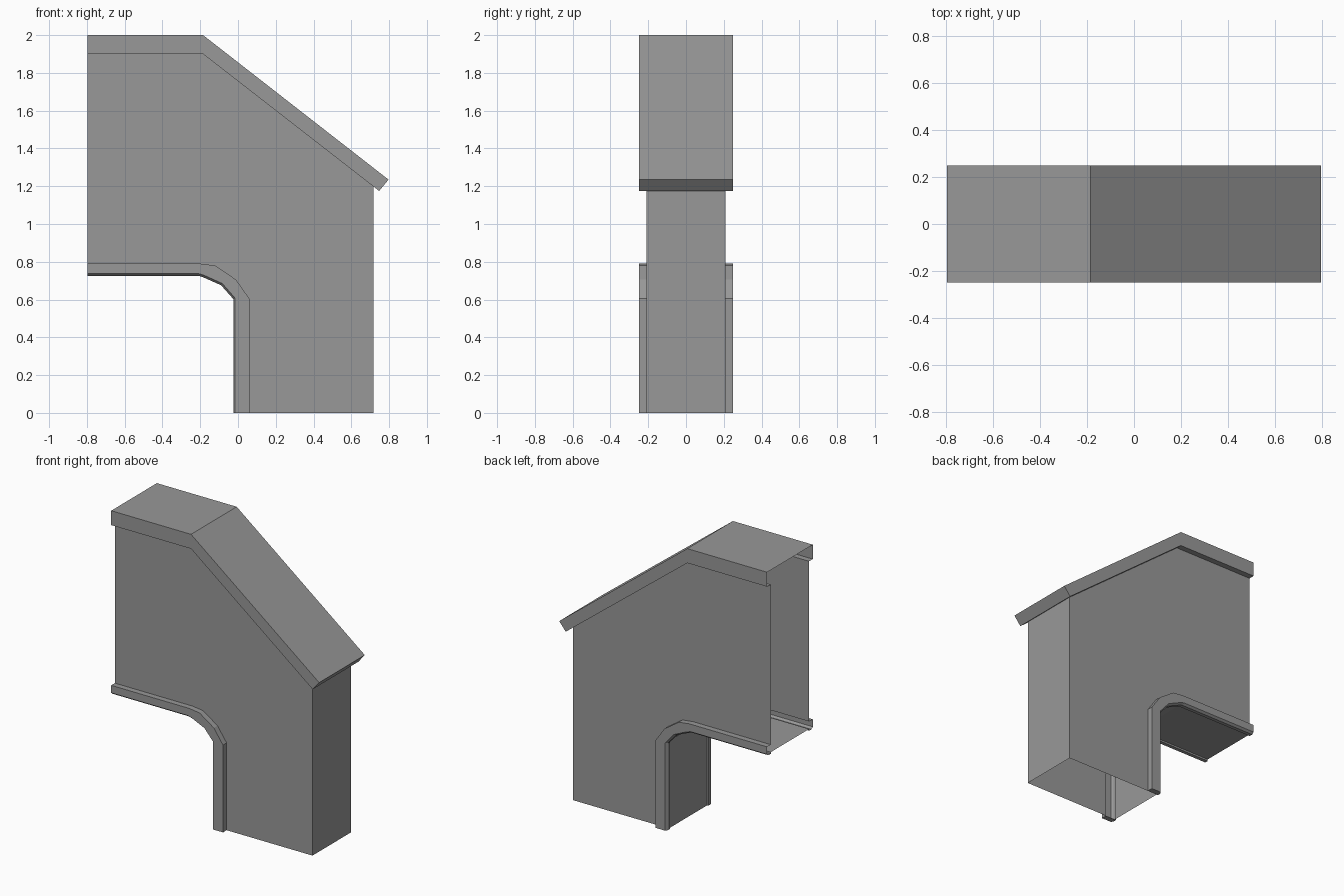
import bpy

if "Cube" in bpy.data.objects:
    bpy.data.objects.remove(bpy.data.objects["Cube"])

IN, OUT = 0.21, 0.25      # half widths: wall sheets, roof and trim
L, R = -0.797, 0.718      # open left end, outer leg wall

grey = bpy.data.materials.new("dark_grey")
grey.diffuse_color = (0.315, 0.315, 0.315, 1)
grey.use_nodes = True
grey.node_tree.nodes["Principled BSDF"].inputs["Base Color"].default_value = grey.diffuse_color


def make(name, verts, faces):
    me = bpy.data.meshes.new(name)
    me.from_pydata(verts, [], faces)
    me.materials.append(grey)
    me.update()
    ob = bpy.data.objects.new(name, me)
    bpy.context.collection.objects.link(ob)
    return ob


def skin(name, rails, flip=False):
    """Skin a sheet across (y, profile) rails, mirrored to the other side."""
    rails = rails + [(-y, p) for y, p in reversed(rails)]
    n = len(rails[0][1])
    verts = [(x, y, z) for y, p in rails for x, z in p]
    faces = []
    for i in range(len(rails) - 1):
        for j in range(n - 1):
            a = i * n + j
            f = (a, a + 1, a + n + 1, a + n)
            faces.append(f[::-1] if flip else f)
    return make(name, verts, faces)


# profiles in the x-z plane
roof_top = [(L, 2.0), (-0.185, 2.0), (0.797, 1.235)]
roof_low = [(L, 1.9), (-0.185, 1.9), (0.747, 1.175)]
trim_edge = [(L, 0.79), (-0.20, 0.79), (-0.12, 0.78), (-0.01, 0.705), (0.06, 0.605), (0.06, 0)]
trim_mid = [(L, 0.738), (-0.21, 0.738), (-0.18, 0.729), (-0.083, 0.685), (-0.015, 0.607), (-0.015, 0)]
trim_in = [(L, 0.726), (-0.21, 0.726), (-0.185, 0.718), (-0.09, 0.676), (-0.025, 0.603), (-0.025, 0)]
eave_z = 1.198

# roof cap with side flanges and inward lips
skin("roof_cap", [(-IN, roof_low), (-OUT, roof_low), (-OUT, roof_top)])

# eave end face and its short underside
(ux, uz), (lx, lz) = roof_top[-1], roof_low[-1]
skin("eave_end", [(-OUT, [(ux, uz), (lx, lz)])])
skin("eave_underside", [(-IN, [(R, eave_z), (lx, lz)])], flip=True)

# lower edge trim, with the recessed panel between its two sides
skin("lower_trim", [(-IN, trim_edge), (-OUT, trim_edge), (-OUT, trim_mid),
                    (-0.235, trim_in), (-IN, trim_in), (-IN, trim_mid)], flip=True)

# closed feet of the two trim strips
foot = [(0.06, IN), (0.06, OUT), (-0.015, OUT), (-0.025, 0.235), (-0.025, IN)]
for name, s in (("front_trim_foot", -1), ("back_trim_foot", 1)):
    make(name, [(x, s * y, 0) for x, y in foot], [list(range(5))[::-s]])

# two side walls
outline = trim_edge + [(R, 0), (R, eave_z), (-0.185, 1.9), (L, 1.9)]
order = list(range(len(outline)))
make("front_wall", [(x, -IN, z) for x, z in outline], [order])
make("back_wall", [(x, IN, z) for x, z in outline], [order[::-1]])

# outer leg wall
skin("outer_leg_wall", [(-IN, [(R, eave_z), (R, 0)])])
